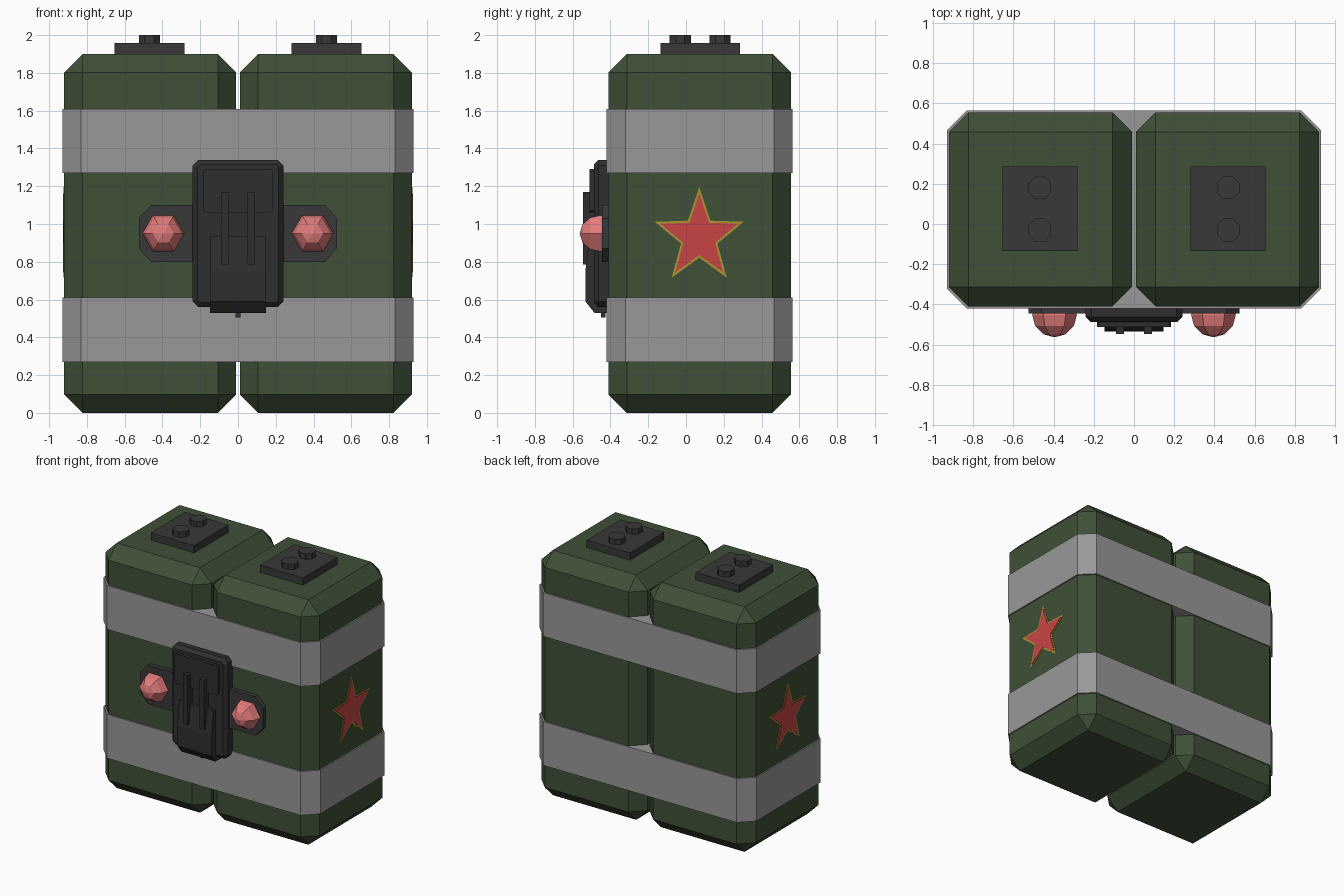
import bpy, bmesh, math

if "Cube" in bpy.data.objects:
    bpy.data.objects.remove(bpy.data.objects["Cube"])


def mat(name, rgb):
    m = bpy.data.materials.new(name)
    lin = [((c / 255 + 0.055) / 1.055) ** 2.4 for c in rgb]
    m.diffuse_color = (*lin, 1)
    m.use_nodes = True
    m.node_tree.nodes["Principled BSDF"].inputs["Base Color"].default_value = m.diffuse_color
    return m


GREEN = mat("army green", (63, 80, 55))
GREY = mat("strap grey", (153, 153, 153))
BLACK = mat("dark metal", (56, 56, 56))
DARK = mat("darker metal", (47, 47, 48))
RED = mat("star red", (200, 68, 68))
YELLOW = mat("star yellow", (168, 150, 50))
PINK = mat("lamp pink", (225, 122, 122))


def finish(bm, name, material):
    bmesh.ops.recalc_face_normals(bm, faces=bm.faces)
    me = bpy.data.meshes.new(name)
    bm.to_mesh(me)
    bm.free()
    me.materials.append(material)
    ob = bpy.data.objects.new(name, me)
    bpy.context.collection.objects.link(ob)
    return ob


def box(name, xs, ys, zs, material, bevel=0, pick=None):
    """Box from ranges; bevel edges chosen by pick(edge)."""
    bm = bmesh.new()
    bmesh.ops.create_cube(bm, size=1)
    for v in bm.verts:
        for i, r in enumerate((xs, ys, zs)):
            v.co[i] = r[0] if v.co[i] < 0 else r[1]
    if bevel:
        edges = [e for e in bm.edges if pick is None or pick(e)]
        bmesh.ops.bevel(bm, geom=edges, offset=bevel, segments=1,
                        affect='EDGES', profile=0.5)
    return finish(bm, name, material)


def prism(name, pts, vec, material):
    """Extrude a closed outline along vec."""
    bm = bmesh.new()
    f = bm.faces.new([bm.verts.new(p) for p in pts])
    ext = bmesh.ops.extrude_face_region(bm, geom=[f])["geom"]
    bmesh.ops.translate(bm, vec=vec, verts=[g for g in ext if isinstance(g, bmesh.types.BMVert)])
    return finish(bm, name, material)


def along(axis):
    return lambda e: abs((e.verts[0].co - e.verts[1].co).normalized()[axis]) > 0.9


def mx(s, a, b):
    return tuple(sorted((s * a, s * b)))


def star(s, x, scale):
    pts = []
    for k in range(10):
        a = math.pi / 2 + k * math.pi / 5
        r = scale * (1 if k % 2 == 0 else 0.41)
        pts.append((s * x, 0.07 + 0.248 * r * math.cos(a), 0.93 + 0.265 * r * math.sin(a)))
    return pts


for s, side in ((-1, "left"), (1, "right")):
    # chamfered pack body
    box(side + "_pack", mx(s, 0.01, 0.92), (-0.41, 0.555), (0, 1.9), GREEN, 0.097)
    # top plate and two studs
    box(side + "_top_plate", mx(s, 0.282, 0.654), (-0.135, 0.285), (1.89, 1.957), BLACK)
    for i, y in enumerate((-0.03, 0.18)):
        ring = [(s * 0.468 + 0.061 * math.cos(a), y + 0.061 * math.sin(a), 1.95)
                for a in (math.pi / 8 + k * math.pi / 4 for k in range(8))]
        prism(f"{side}_stud_{i}", ring, (0, 0, 0.05), BLACK)
    # painted star with border
    prism(side + "_star_border", star(s, 0.915, 1), (s * 0.008, 0, 0), YELLOW)
    prism(side + "_star", star(s, 0.918, 0.87), (s * 0.0085, 0, 0), RED)
    # side wing with clipped outer corners
    prism(side + "_wing", [(s * x, -0.40, z) for x, z in (
        (0.2, 0.8), (0.46, 0.8), (0.525, 0.87), (0.525, 1.03), (0.46, 1.1), (0.2, 1.1))],
        (0, -0.045, 0), BLACK)
    # faceted lamp facing front
    bm = bmesh.new()
    bmesh.ops.create_uvsphere(bm, u_segments=6, v_segments=6, radius=0.111)
    for v in bm.verts:
        x, y, z = v.co
        v.co = (y + s * 0.395, z - 0.452, x + 0.95)
    finish(bm, side + "_lamp", PINK)
    # raised bar on the buckle
    box(side + "_buckle_bar", mx(s, 0.05, 0.09), (-0.546, -0.48), (0.785, 1.17), DARK)

# straps around both packs
for name, z in (("lower_strap", 0.27), ("upper_strap", 1.27)):
    box(name, (-0.93, 0.93), (-0.42, 0.565), (z, z + 0.34), GREY, 0.1, along(2))

# buckle housing: clipped outline, then chamfered front rim
pts = [(x, -0.40, z) for x, z in (
    (-0.21, 0.56), (0.21, 0.56), (0.24, 0.59), (0.24, 1.31),
    (0.21, 1.34), (-0.21, 1.34), (-0.24, 1.31), (-0.24, 0.59))]
housing = prism("buckle_housing", pts, (0, -0.088, 0), DARK)
bm = bmesh.new()
bm.from_mesh(housing.data)
rim = [e for e in bm.edges if all(v.co.y < -0.45 for v in e.verts)]
bmesh.ops.bevel(bm, geom=rim, offset=0.025, segments=1, affect='EDGES', profile=0.5)
bm.to_mesh(housing.data)
bm.free()

# upper panel and lower latch
box("buckle_panel", (-0.185, 0.185), (-0.512, -0.47), (1.06, 1.29), DARK, 0.012, along(1))
prism("buckle_latch", [(-0.147, y, z) for y, z in (
    (-0.42, 0.53), (-0.485, 0.53), (-0.533, 0.59), (-0.533, 0.75), (-0.51, 0.935), (-0.42, 0.935))],
    (0.294, 0, 0), DARK)
box("latch_pin", (-0.012, 0.012), (-0.45, -0.425), (0.505, 0.54), DARK)
